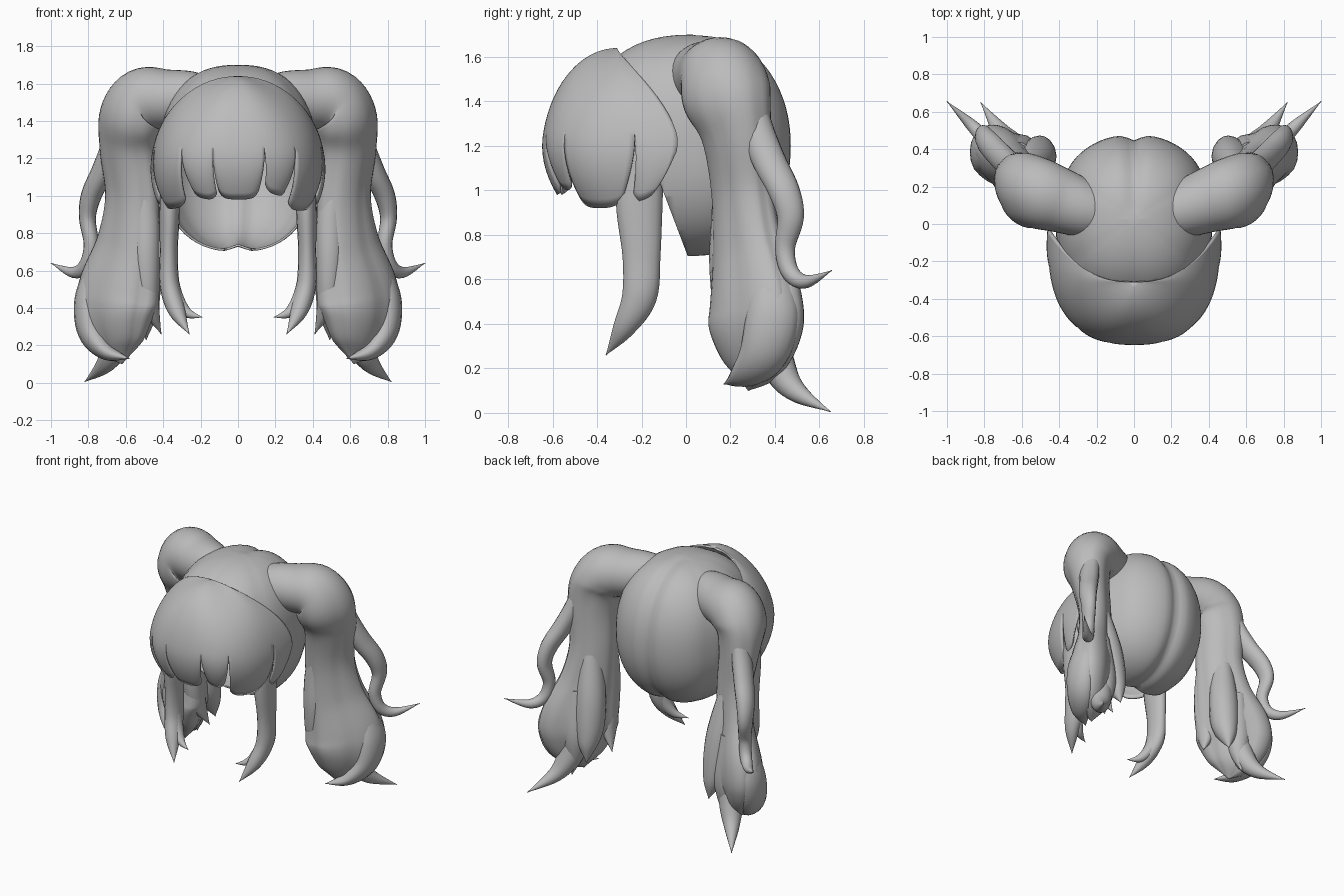
import bpy, bmesh, math
from mathutils import Vector

cube = bpy.data.objects.get("Cube")
if cube:
    bpy.data.objects.remove(cube)

hair = bpy.data.materials.new("hair grey")
hair.use_nodes = True
hair.diffuse_color = (0.5, 0.5, 0.5, 1)
hair.node_tree.nodes["Principled BSDF"].inputs["Base Color"].default_value = (0.5, 0.5, 0.5, 1)


def finish(name, bm, mirror=False, thickness=0):
    bmesh.ops.recalc_face_normals(bm, faces=bm.faces)
    mesh = bpy.data.meshes.new(name)
    bm.to_mesh(mesh)
    bm.free()
    obj = bpy.data.objects.new(name, mesh)
    bpy.context.collection.objects.link(obj)
    mesh.materials.append(hair)
    if thickness:
        mod = obj.modifiers.new("thickness", 'SOLIDIFY')
        mod.thickness = thickness
        mod.offset = -1
    if mirror:
        obj.modifiers.new("mirror", 'MIRROR').use_mirror_merge = False
    bpy.ops.object.select_all(action='DESELECT')
    obj.select_set(True)
    bpy.context.view_layer.objects.active = obj
    bpy.ops.object.shade_smooth_by_angle(angle=math.radians(50))


def spline(keys, steps):
    """Catmull-Rom through tuples of any length."""
    pts = [keys[0]] + list(keys) + [keys[-1]]
    out = []
    for i in range(1, len(pts) - 2):
        for k in range(steps):
            t = k / steps
            out.append([0.5 * (2 * b + (c - a) * t + (2 * a - 5 * b + 4 * c - d) * t * t
                               + (3 * b - a - 3 * c + d) * t ** 3)
                        for a, b, c, d in zip(*pts[i - 1:i + 3])])
    return out + [list(keys[-1])]


def lock(name, keys, sides=16, lobes=0, depth=0.0, skew=0.0, steps=6):
    """Tapered tube; each key is x, y, z, radius across, radius in depth."""
    bm = bmesh.new()
    path = spline(keys, steps)
    pos = [Vector(p[:3]) for p in path]
    rings = []
    for i, p in enumerate(path):
        tan = (pos[min(i + 1, len(pos) - 1)] - pos[max(i - 1, 0)]).normalized()
        deep = Vector((0, 1, 0))
        deep = (deep - tan * deep.dot(tan)).normalized()
        side = deep.cross(tan)
        ramp = min(1, max(0, 2.5 * i / len(path) - 0.6))
        ring = []
        for k in range(sides):
            a = math.tau * k / sides
            f = 1 - depth * ramp * (1 - abs(math.sin(lobes * a / 2 + 0.5))) ** 2
            ring.append(bm.verts.new(
                pos[i] + f * (side * math.cos(a + skew * ramp) * max(p[3], 0.002)
                              + deep * math.sin(a) * max(p[4], 0.002))))
        rings.append(ring)
    for r, s in zip(rings, rings[1:]):
        for k in range(sides):
            j = (k + 1) % sides
            bm.faces.new((r[k], r[j], s[j], s[k]))
    bm.faces.new(rings[0])
    bm.faces.new(rings[-1])
    finish(name, bm, mirror=True)


# Back of the head: full rounded shell, open at the front
bm = bmesh.new()
bmesh.ops.create_uvsphere(bm, u_segments=72, v_segments=36, radius=1)
for v in bm.verts:
    x, y, z = v.co
    e = 2.4 - 0.25 * max(0, y)
    f = (abs(x) ** e + abs(y) ** e + abs(z) ** e) ** (-1 / e)
    flat = math.hypot(x, y)
    f *= 1 - 0.055 * math.exp(-(x / 0.11) ** 2) * max(max(0, y) ** 0.5, -z)
    f *= 1 - 0.02 * (1 - abs(math.sin(3 * math.atan2(x, y)))) ** 2 * flat ** 2
    v.co = (0.42 * x * f, 0.03 + (0.45 if y > 0 else 0.5) * y * f, 1.2 + 0.5 * z * f)
bmesh.ops.bisect_plane(bm, geom=bm.verts[:] + bm.edges[:] + bm.faces[:],
                       plane_co=(0, -0.34, 1.62), plane_no=(0, -1, -0.38), clear_outer=True)
finish("back_hair", bm, thickness=0.012)


# Fringe: one smooth shell fanned out from the crown, slit into locks near the hem
def power(value, e):
    return math.copysign(abs(value) ** e, value)


def fringe_point(deg, t, curl):
    a = math.radians(deg)
    r = math.sin(t)
    ry = r ** (1 + 1.5 * math.sin(a) ** 2) * curl
    return (0.465 * power(math.sin(a), 0.78) * r * curl,
            -0.31 + (0.26 - 0.6 * power(math.cos(a), 0.78)) * ry,
            1.15 + 0.49 * math.cos(t))


# start and end angle, hem height, where the tip sits, how much it narrows
fringe = [(-91, -78, 0.95, 0.9, 0.3), (-78, -36, 0.93, 0.35, 0.25), (-36, -12, 0.98, 0.8, 0.1),
          (-12, 13, 0.98, 0.5, 0.06), (13, 37, 1.0, 0.8, 0.2), (37, 78, 0.92, 0.5, 0.22),
          (78, 91, 0.95, 0.1, 0.3)]
slit_start = math.radians(76)
bm = bmesh.new()
rows, cols = 24, 14
for lo, hi, bottom, tip, narrow in fringe:
    grid = []
    for i in range(rows + 1):
        q = max(0, (i - 16) / 8)
        row = []
        for k in range(cols + 1):
            u = k / cols
            deg = lo + (hi - lo) * (tip + (u - tip) * (1 - narrow * q ** 1.6))
            hem = bottom + 0.05 * (u - tip) ** 2 + 0.03 * abs(2 * u - 1) ** 5
            end = math.acos((hem - 1.15) / 0.49)
            t = slit_start * min(1, i / 16) + (end - slit_start) * q
            curl = (1 - 0.18 * q * q * max(0, math.cos(math.radians(deg)))
                    + 0.025 * q * math.sin(math.pi * u))
            row.append(bm.verts.new(fringe_point(deg, t, curl)))
        grid.append(row)
    for r, n in zip(grid, grid[1:]):
        for k in range(cols):
            bm.faces.new((r[k], n[k], n[k + 1], r[k + 1]))
bmesh.ops.remove_doubles(bm, verts=bm.verts, dist=0.0005)
finish("fringe", bm, thickness=0.015)

# Long locks hanging in front of the ears
lock("side_lock", [(.37, -.2, 1.2, .05, .1), (.365, -.21, .95, .055, .105), (.37, -.2, .7, .048, .085),
                   (.365, -.21, .52, .053, .078), (.325, -.28, .38, .045, .05), (.26, -.36, .26, 0, 0)])
lock("side_lock_tip", [(.365, -.19, .65, .03, .06), (.34, -.22, .48, .04, .05),
                       (.28, -.26, .38, .03, .03), (.19, -.3, .35, 0, 0)])

# Ponytails: arch out of the head, narrow, then swell into a bulb
lock("ponytail", [(.1, .03, 1.44, .15, .13), (.24, .07, 1.505, .155, .15), (.38, .12, 1.515, .16, .17),
                  (.5, .16, 1.505, .18, .19), (.57, .185, 1.41, .175, .2), (.585, .225, 1.25, .155, .16),
                  (.565, .25, 1.0, .145, .14), (.585, .275, .75, .17, .16), (.635, .31, .5, .22, .21),
                  (.65, .31, .36, .205, .21), (.635, .3, .2, .13, .13), (.62, .28, .1, 0, 0)],
     sides=40, lobes=5, depth=0.1, skew=0.5)
lock("outer_curl", [(.62, .28, 1.45, .05, .06), (.67, .32, 1.27, .06, .075), (.725, .375, 1.13, .06, .075),
                    (.785, .44, 1.0, .055, .07),
                    (.805, .47, .88, .045, .06), (.785, .445, .74, .04, .045), (.81, .47, .63, .04, .04),
                    (.88, .54, .59, .03, .03), (1.0, .655, .64, 0, 0)])
lock("bottom_tip", [(.62, .35, .4, .1, .1), (.65, .41, .22, .08, .08), (.71, .49, .1, .05, .05),
                    (.82, .65, .005, 0, 0)])
lock("front_swirl", [(.74, .38, .62, .07, .09), (.8, .39, .44, .075, .12), (.78, .35, .27, .075, .11),
                     (.7, .26, .165, .045, .07), (.58, .17, .13, 0, 0)])

# Pointed locks on the inner and rear sides of each ponytail
lock("inner_tip", [(.54, .19, 1.15, .06, .06), (.495, .175, .9, .07, .06), (.49, .17, .65, .07, .065),
                   (.475, .21, .43, .055, .07), (.41, .26, .26, 0, 0)])
lock("rear_tip", [(.55, .29, .95, .07, .08), (.525, .34, .68, .1, .1), (.51, .37, .47, .095, .1),
                  (.5, .41, .34, .06, .065), (.49, .44, .23, 0, 0)])
lock("lower_tip", [(.62, .34, .7, .08, .1), (.61, .38, .42, .1, .1), (.61, .4, .25, .065, .065),
                   (.62, .42, .1, 0, 0)])
